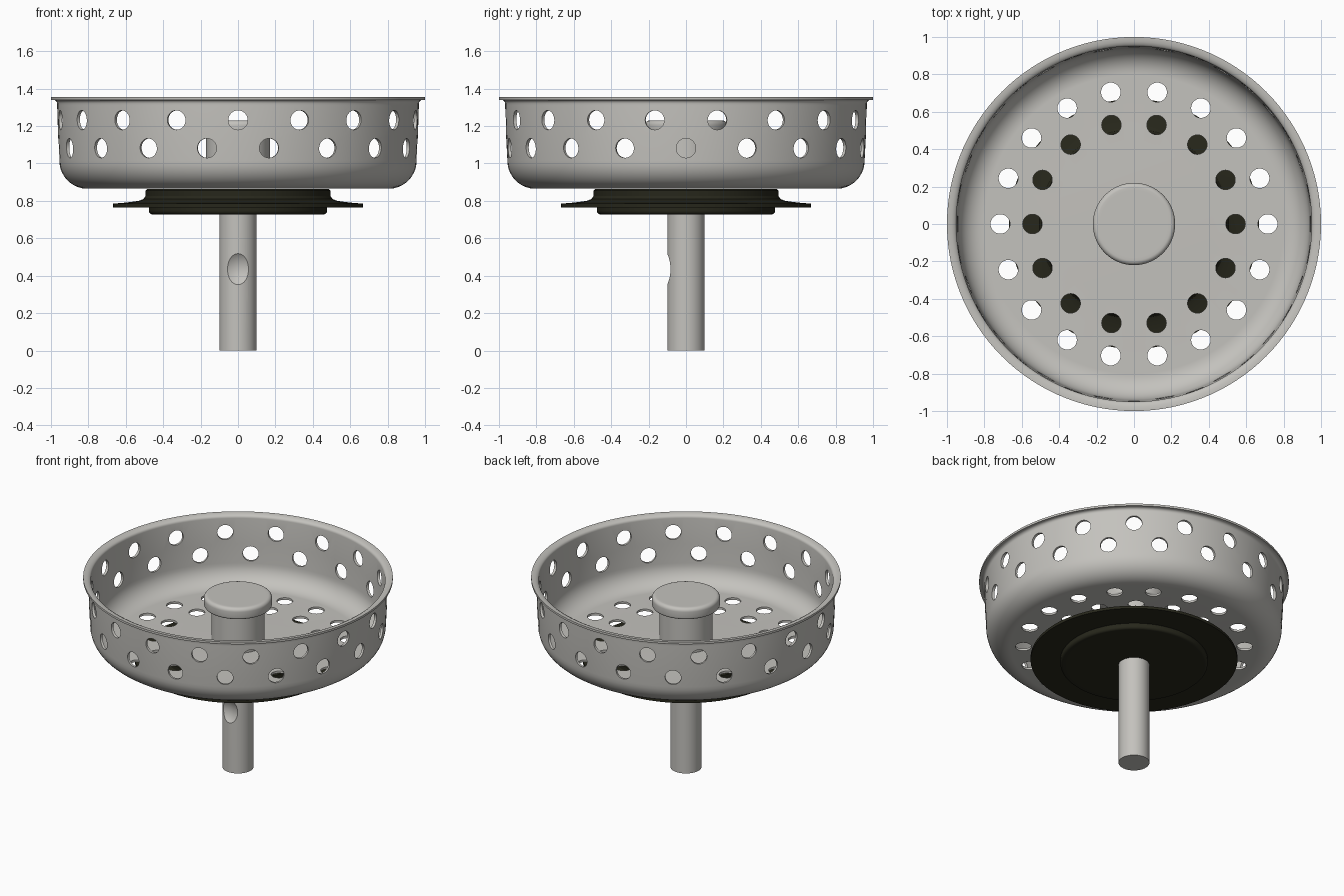
import bpy, bmesh
from math import pi, sin, cos, radians
from mathutils import Matrix, Vector

cube = bpy.data.objects.get("Cube")
if cube:
    bpy.data.objects.remove(cube, do_unlink=True)


def material(name, rgb, metallic=0.0, rough=0.5):
    m = bpy.data.materials.new(name)
    m.use_nodes = True
    m.diffuse_color = (*rgb, 1)
    shader = m.node_tree.nodes["Principled BSDF"]
    shader.inputs["Base Color"].default_value = (*rgb, 1)
    shader.inputs["Roughness"].default_value = rough
    return m


steel = material("brushed steel", (0.55, 0.54, 0.51))
rubber = material("black rubber", (0.02, 0.02, 0.011))


def finish(bm, name, mat=None):
    me = bpy.data.meshes.new(name)
    bm.to_mesh(me)
    bm.free()
    ob = bpy.data.objects.new(name, me)
    bpy.context.collection.objects.link(ob)
    if mat:
        me.materials.append(mat)
    return ob


def arc(cx, cz, r, a0, a1, steps=8):
    """Points of a circular fillet, angles in degrees."""
    angles = [radians(a0 + (a1 - a0) * i / steps) for i in range(steps + 1)]
    return [(cx + r * cos(a), cz + r * sin(a)) for a in angles]


def lathe(name, profile, mat, closed=False, segments=120):
    """Revolve an (r, z) profile about the z axis."""
    bm = bmesh.new()
    vs = [bm.verts.new((r, 0, z)) for r, z in profile]
    pairs = list(zip(vs, vs[1:])) + ([(vs[-1], vs[0])] if closed else [])
    edges = [bm.edges.new(p) for p in pairs]
    bmesh.ops.spin(bm, geom=vs + edges, cent=(0, 0, 0), axis=(0, 0, 1),
                   angle=2 * pi, steps=segments, use_merge=True)
    bmesh.ops.remove_doubles(bm, verts=bm.verts[:], dist=1e-5)
    bmesh.ops.recalc_face_normals(bm, faces=bm.faces[:])
    return finish(bm, name, mat)


def cut(ob, cutter):
    cutter.hide_render = True
    mod = ob.modifiers.new("cut", "BOOLEAN")
    mod.operation = "DIFFERENCE"
    mod.solver = "EXACT"
    mod.object = cutter
    bpy.context.view_layer.objects.active = ob
    bpy.ops.object.modifier_apply(modifier=mod.name)
    bpy.data.objects.remove(cutter, do_unlink=True)


def smooth(ob):
    bpy.ops.object.select_all(action="DESELECT")
    ob.select_set(True)
    bpy.context.view_layer.objects.active = ob
    bpy.ops.object.shade_smooth_by_angle(angle=radians(32))


# Basket: thin pressed bowl with a flared rim and a slightly domed centre
outer = [(0, 0.88), (0.42, 0.865), (0.78, 0.865), (0.80, 0.865)]
outer += arc(0.805, 1.015, 0.15, -88, 0, 10)
outer += [(0.962, 1.15), (0.967, 1.31)]
outer += arc(0.987, 1.32, 0.02, 180, 90, 4) + [(1.0, 1.34), (1.0, 1.355)]
inner = [(0.975, 1.355)] + arc(0.97, 1.33, 0.02, 110, 180, 4)
inner += [(0.945, 1.15)] + arc(0.805, 1.015, 0.135, 0, -88, 10)
inner += [(0.80, 0.88), (0.78, 0.88), (0.42, 0.88), (0, 0.895)]
basket = lathe("basket", outer + inner, steel)

# Drain holes: two rows round the wall, two rings in the floor
bm = bmesh.new()


def hole(position, rotation):
    bmesh.ops.create_cone(bm, cap_ends=True, segments=28, radius1=0.052,
                          radius2=0.052, depth=0.16,
                          matrix=Matrix.Translation(position) @ rotation)


for start, z in ((10, 1.232), (0, 1.082)):
    for i in range(18):
        a = radians(start + 20 * i)
        out = Vector((cos(a), sin(a), 0))
        hole(out * 0.96 + Vector((0, 0, z)),
             out.to_track_quat("Z", "Y").to_matrix().to_4x4())
for count, r in ((18, 0.715), (14, 0.543)):
    for i in range(count):
        a = 2 * pi * i / count
        hole(Vector((r * cos(a), r * sin(a), 0.87)), Matrix.Identity(4))
cut(basket, finish(bm, "hole_cutter"))

# Knob: post with a rounded cap
knob = [(0, 0.87), (0.17, 0.87), (0.17, 1.15)]
knob += arc(0.205, 1.165, 0.015, -90, 0, 4)
knob += arc(0.195, 1.205, 0.025, 0, 90, 6) + [(0.18, 1.23), (0, 1.23)]
knob = lathe("knob", knob, steel, segments=64)

# Rubber stopper: collar, thin sealing lip and lower boss
seal = [(0, 0.864), (0.485, 0.864), (0.495, 0.855), (0.495, 0.825)]
seal += [(0.505, 0.81), (0.53, 0.80), (0.60, 0.791), (0.668, 0.785)]
seal += [(0.668, 0.766), (0.476, 0.766), (0.476, 0.748)]
seal += arc(0.458, 0.746, 0.018, 0, -90, 5) + [(0.44, 0.728), (0, 0.728)]
seal = lathe("rubber_stopper", seal, rubber)

# Pin with a shallow round dimple in front
pin = lathe("pin", [(0, 0), (0.1, 0), (0.1, 0.74), (0, 0.74)], steel,
            segments=64)
bm = bmesh.new()
bmesh.ops.create_uvsphere(bm, u_segments=64, v_segments=40, radius=0.13,
                          matrix=Matrix.Translation((0, -0.2, 0.435)))
cut(pin, finish(bm, "dimple_cutter"))

for part in (basket, knob, seal, pin):
    smooth(part)
